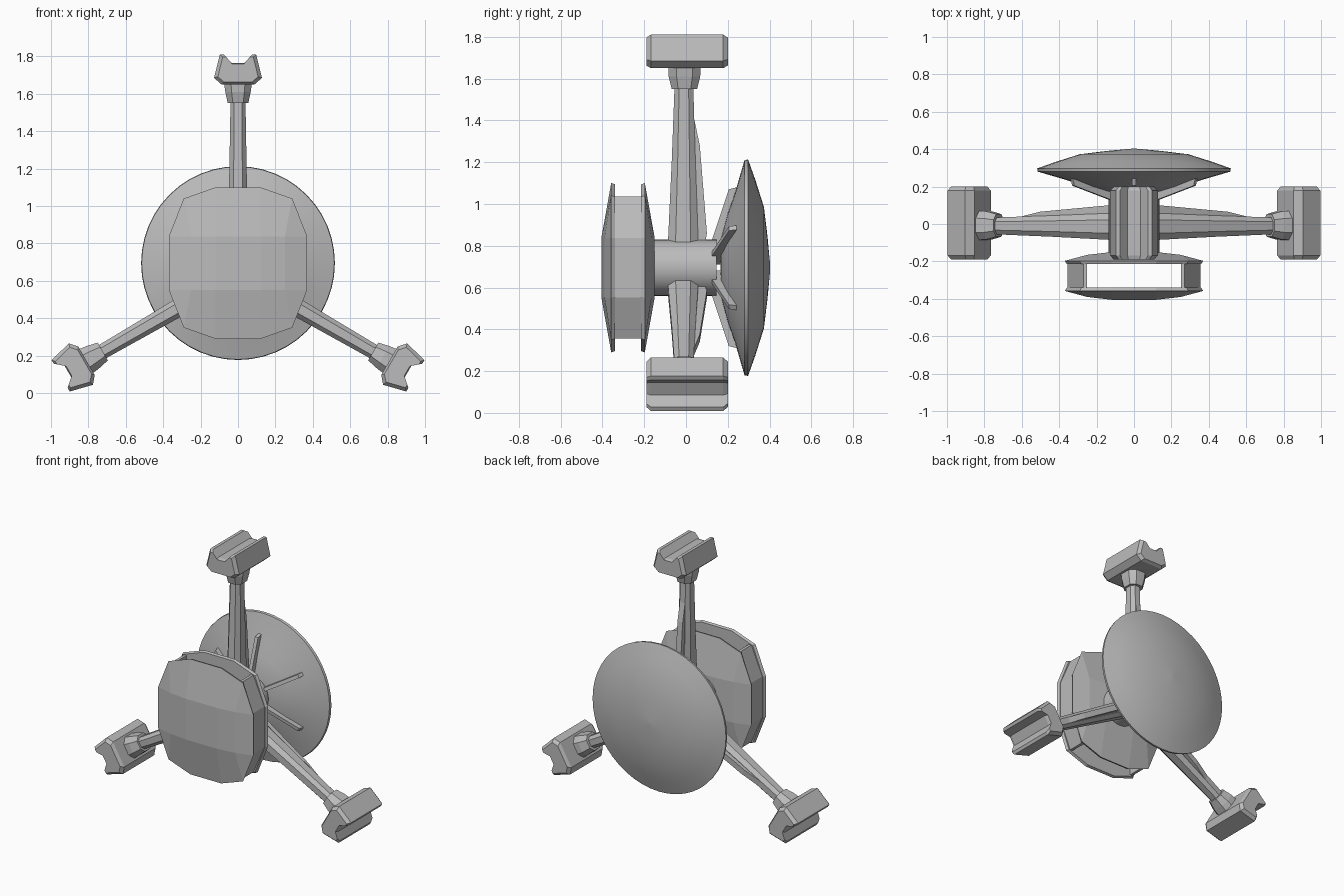
import bpy, bmesh, math
from mathutils import Vector

if "Cube" in bpy.data.objects:
    bpy.data.objects.remove(bpy.data.objects["Cube"])

grey = bpy.data.materials.new("plain grey")
grey.diffuse_color = (0.5, 0.5, 0.5, 1)
grey.use_nodes = True
grey.node_tree.nodes["Principled BSDF"].inputs["Base Color"].default_value = grey.diffuse_color
CZ = 0.695  # height of the hub axis


def make(name, bm, smooth=False):
    bmesh.ops.remove_doubles(bm, verts=bm.verts, dist=0.0005)
    bmesh.ops.recalc_face_normals(bm, faces=bm.faces)
    me = bpy.data.meshes.new(name)
    bm.to_mesh(me)
    bm.free()
    me.materials.append(grey)
    ob = bpy.data.objects.new(name, me)
    bpy.context.collection.objects.link(ob)
    if smooth:
        bpy.ops.object.select_all(action='DESELECT')
        ob.select_set(True)
        bpy.context.view_layer.objects.active = ob
        bpy.ops.object.shade_smooth_by_angle(angle=math.radians(25))
    return ob


def bridge(bm, a, b):
    n = len(a)
    for i in range(n):
        j = (i + 1) % n
        bm.faces.new((a[i], a[j], b[j], b[i]))


def loft(name, rings, smooth=False):
    bm = bmesh.new()
    vs = [[bm.verts.new(p) for p in r] for r in rings]
    for a, b in zip(vs, vs[1:]):
        bridge(bm, a, b)
    bm.faces.new(vs[0])
    bm.faces.new(vs[-1])
    return make(name, bm, smooth)


def lathe(name, profile, n):
    """Turn (radius, y) points around the hub axis."""
    rings = [[(r * math.cos(2 * math.pi * k / n), y, CZ + r * math.sin(2 * math.pi * k / n))
              for k in range(n)] for r, y in profile]
    return loft(name, rings, True)


# Hub and dish
lathe("hub", [(0.135, -0.17), (0.135, 0.145)], 32)
lathe("dish", [(0.03, 0.164), (0.14, 0.168), (0.26, 0.2), (0.36, 0.235), (0.515, 0.28),
               (0.518, 0.297), (0.42, 0.332), (0.29, 0.373), (0.15, 0.39), (0.01, 0.403)], 48)

# Six radial ribs joining hub and dish
RIB = [(0.05, 0.11), (0.12, 0.12), (0.375, 0.205), (0.385, 0.245), (0.12, 0.175), (0.05, 0.165)]
for k in range(6):
    a = math.radians(30 + 60 * k)
    c, s = math.cos(a), math.sin(a)
    loft(f"dish_rib_{k + 1}", [[(r * c - w * s, y, CZ + r * s + w * c) for r, y in RIB]
                               for w in (-0.012, 0.012)])

# Two domed twelve-sided pod plates, mirrored about the pod's middle
QUARTER = [(0.37, 0.143), (0.29, 0.345), (0.12, 0.405)]
DOME = [(0.25, 0.143), (0.25, 0.143), (0.12, 0.143)]


def four_way(q):
    r = q[::-1]
    return (q + [(-x, z) for x, z in r] + [(-x, -z) for x, z in q] + [(x, -z) for x, z in r])


def plate(name, flip):
    def pt(x, y, z):
        return (x, -0.555 - y if flip else y, CZ + z)
    outline = four_way(QUARTER)
    bm = bmesh.new()
    back = [bm.verts.new(pt(x * 0.97, -0.34, z * 0.985)) for x, z in outline]
    rim = [bm.verts.new(pt(x, -0.358, z)) for x, z in outline]
    top = [bm.verts.new(pt(x, -0.39 if abs(x) > 0.2 else -0.405, z)) for x, z in four_way(DOME)]
    bridge(bm, back, rim)
    bridge(bm, rim, top)
    bm.faces.new(back)
    for i, j, k, l in ((1, 2, 9, 10), (2, 3, 8, 9), (3, 4, 7, 8)):
        bm.faces.new((top[i], top[j], top[k], top[l]))
    make(name, bm)


plate("pod_front_plate", False)
plate("pod_back_plate", True)

# Side walls of the pod, open at top and bottom
WALL = [(0.25, 0.34), (0.27, 0.34), (0.355, 0.143), (0.355, -0.143), (0.27, -0.34), (0.25, -0.34)]
for side, label in ((1, "right"), (-1, "left")):
    loft(f"pod_wall_{label}", [[(side * x, y, CZ + z) for x, z in WALL] for y in (-0.345, -0.21)])

# Three arms with collar and notched foot; t is the distance back from the tip
FOOT = [(-0.097, 0), (-0.075, 0), (-0.035, 0.045), (0.035, 0.045), (0.075, 0), (0.097, 0),
        (0.128, 0.125), (0.088, 0.16), (-0.088, 0.16), (-0.128, 0.125)]


def section(w, y0, y1):
    """Eight-sided cross-section as (v, y) points."""
    c, d = w * 0.5, (y1 - y0) * 0.25
    return [(-c, y0), (c, y0), (w, y0 + d), (w, y1 - d),
            (c, y1), (-c, y1), (-w, y1 - d), (-w, y0 + d)]


def arm(label, degrees, z0, length):
    a = math.radians(degrees)
    u = Vector((math.cos(a), 0, math.sin(a)))
    n = Vector((-math.sin(a), 0, math.cos(a)))

    def P(t, v, y):
        return u * (length - t) + n * v + Vector((0, y, z0))

    def bar(name, stations):
        loft(name, [[P(t, v, y) for v, y in section(w, y0, y1)] for t, w, y0, y1 in stations])

    bar(f"{label}_arm", [(0.25, 0.04, -0.055, 0.035), (0.6, 0.046, -0.068, 0.045),
                         (1.03, 0.055, -0.088, 0.06)])
    bar(f"{label}_collar", [(0.15, 0.075, -0.085, 0.07), (0.2, 0.068, -0.083, 0.068),
                            (0.26, 0.055, -0.068, 0.053)])
    spine = [(0.36, 0.03), (0.53, 0.066), (0.95, 0.1), (1.01, 0.09), (1.01, 0.03)]
    loft(f"{label}_arm_spine", [[P(t, v, y) for t, y in spine] for v in (-0.02, 0.02)])
    rings = []
    for y, s in ((-0.19, 0.84), (-0.168, 1), (0.178, 1), (0.2, 0.84)):
        rings.append([P(0.085 + (t - 0.085) * s, v * s, y) for v, t in FOOT])
    loft(f"{label}_foot", rings)


arm("top", 90, CZ, 1.115)
arm("right", -30, 0.64, 1.095)
arm("left", 210, 0.64, 1.095)
